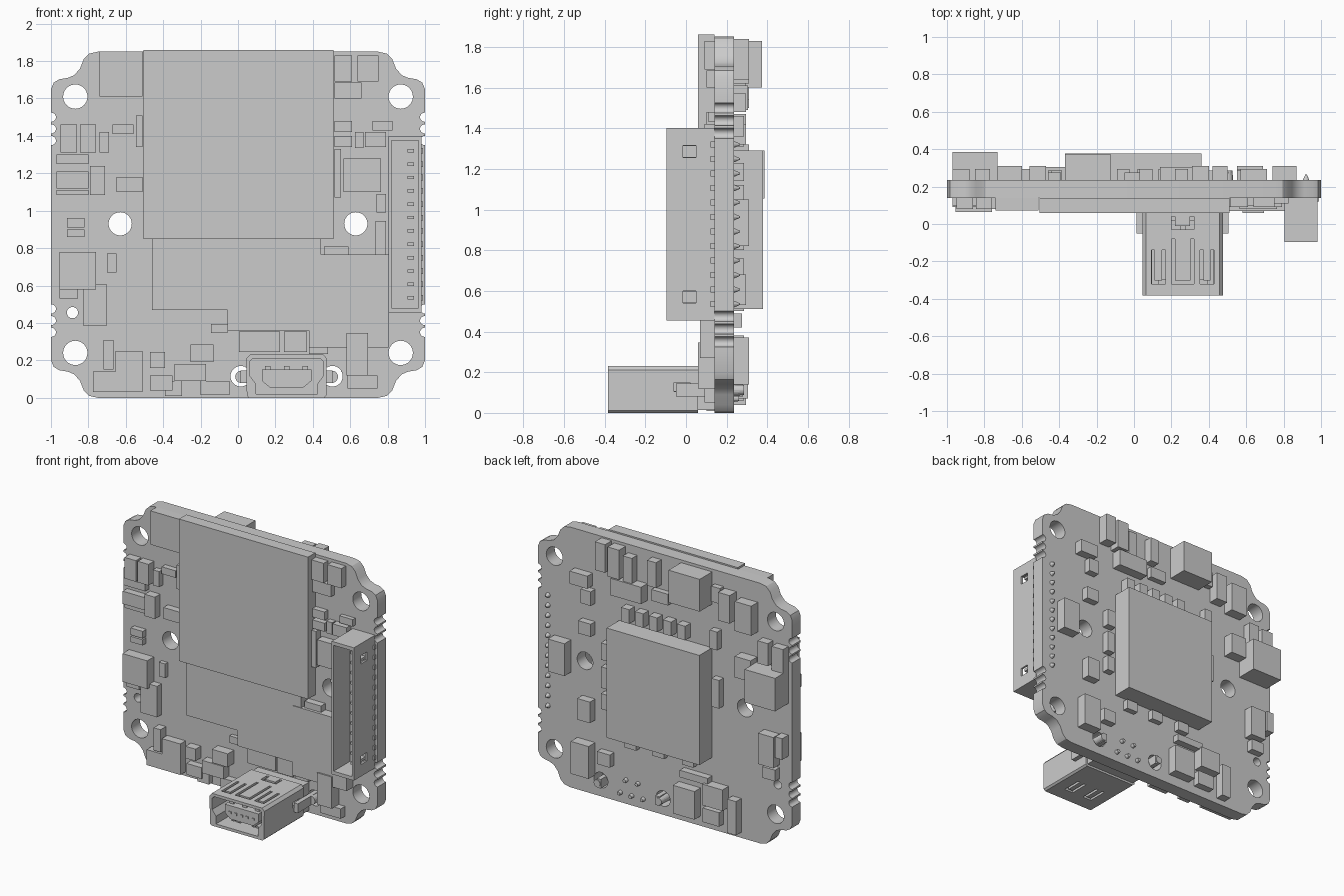
import bpy, bmesh
from math import sin, cos, pi
from mathutils import Matrix

BACK, FRONT, MID = 0.235, 0.14, 0.925      # board faces and mid height


def finish(bm, name):
    me = bpy.data.meshes.new(name)
    bm.to_mesh(me)
    bm.free()
    ob = bpy.data.objects.new(name, me)
    bpy.context.collection.objects.link(ob)
    return ob


def box(name, x0, x1, y0, y1, z0, z1):
    bm = bmesh.new()
    m = Matrix.Translation(((x0 + x1) / 2, (y0 + y1) / 2, (z0 + z1) / 2))
    bmesh.ops.create_cube(bm, size=1, matrix=m @ Matrix.Diagonal((x1 - x0, y1 - y0, z1 - z0, 1)))
    return finish(bm, name)


def cone(name, x, z, y0, y1, r0, r1, n=12):
    bm = bmesh.new()
    m = Matrix.Translation((x, (y0 + y1) / 2, z)) @ Matrix.Rotation(-pi / 2, 4, 'X')
    bmesh.ops.create_cone(bm, cap_ends=True, segments=n, radius1=r0, radius2=r1, depth=y1 - y0, matrix=m)
    return finish(bm, name)


def plate(name, loops, a0, a1, axis='Y'):
    """Extrude closed loops (first outer, others holes) along an axis."""
    cu = bpy.data.curves.new(name, 'CURVE')
    cu.dimensions, cu.fill_mode, cu.extrude = '2D', 'BOTH', (a1 - a0) / 2
    for pts in loops:
        sp = cu.splines.new('POLY')
        sp.points.add(len(pts) - 1)
        for p, (u, v) in zip(sp.points, pts):
            p.co = (u, v, 0, 1)
        sp.use_cyclic_u = True
    tmp = bpy.data.objects.new("tmp", cu)
    bpy.context.collection.objects.link(tmp)
    dg = bpy.context.evaluated_depsgraph_get()
    me = bpy.data.meshes.new_from_object(tmp.evaluated_get(dg))
    bm = bmesh.new()
    bm.from_mesh(me)
    bpy.data.objects.remove(tmp)
    mid = (a0 + a1) / 2
    m = Matrix.Translation((0, 0, mid))
    if axis == 'Y':
        m = Matrix.Translation((0, mid, 0)) @ Matrix.Rotation(pi / 2, 4, 'X')
    bm.transform(m)
    bmesh.ops.remove_doubles(bm, verts=bm.verts, dist=1e-5)
    bmesh.ops.recalc_face_normals(bm, faces=bm.faces)
    for f in bm.faces:
        f.smooth = False
    return finish(bm, name)


def circle(x, z, r, n=32):
    return [(x + r * cos(2 * pi * i / n), z + r * sin(2 * pi * i / n)) for i in range(n)]


def rect(x0, x1, z0, z1):
    return [(x0, z0), (x1, z0), (x1, z1), (x0, z1)]


def cut(ob, cutters):
    bpy.context.view_layer.objects.active = ob
    for c in cutters:
        c.hide_render = True
        md = ob.modifiers.new("cut", 'BOOLEAN')
        md.operation, md.solver, md.object = 'DIFFERENCE', 'EXACT', c
        bpy.ops.object.modifier_apply(modifier=md.name)
        bpy.data.objects.remove(c)


def smooth(ob):
    bpy.ops.object.select_all(action='DESELECT')
    ob.select_set(True)
    bpy.context.view_layer.objects.active = ob
    bpy.ops.object.shade_smooth_by_angle()


# Circuit board: one quarter outline with edge notches, mirrored
q = [(1, 0)]
for dz in (0.45, 0.5125, 0.575):
    q += [(1 - 0.027 * sin(pi * i / 8), dz - 0.025 * cos(pi * i / 8)) for i in range(9)]
q += [(1, .725), (.985, .76), (.955, .778), (.91, .785), (.875, .80), (.845, .835),
      (.825, .885), (.795, .915), (.75, .925)]
up = q + [(-x, z) for x, z in reversed(q)]
outline = [(x, MID + z) for x, z in up + [(-x, -z) for x, z in up][1:-1]]
holes = [circle(sx * .87, MID + sz * .685, .065) for sx in (-1, 1) for sz in (-1, 1)]
holes += [circle(s * .63, .93, .062) for s in (-1, 1)]
holes += [circle(-.885, .455, .03), circle(.015, .115, .055), circle(.505, .115, .055)]
smooth(plate("circuit_board", [outline] + holes, FRONT, BACK))

# Large front modules
box("main_module", -.505, .51, .058, FRONT, .85, 1.86)
plate("stepped_module", [[(-.46, .85), (.445, .85), (.445, .36), (-.055, .36), (-.055, .47), (-.46, .47)]], .075, FRONT)
box("side_module", .38, .805, .07, FRONT, .27, .765)

# Small parts: x0, z0, x1, z1, height above the board
front_left = [
    (-.74, 1.61, -.51, 1.85, .068), (-.95, 1.31, -.86, 1.46, .06), (-.845, 1.31, -.76, 1.46, .06),
    (-.74, 1.31, -.69, 1.42, .04), (-.67, 1.41, -.56, 1.46, .04), (-.97, 1.25, -.8, 1.30, .04),
    (-.97, 1.12, -.8, 1.21, .05), (-.97, 1.085, -.8, 1.11, .03), (-.79, 1.085, -.71, 1.24, .06),
    (-.65, 1.10, -.51, 1.18, .05), (-.545, 1.34, -.51, 1.51, .05), (-.915, .91, -.82, .96, .04),
    (-.915, .86, -.82, .90, .04), (-.955, .58, -.76, .78, .075), (-.955, .53, -.855, .58, .03),
    (-.83, .385, -.70, .605, .05), (-.70, .67, -.65, .77, .03)]
front_right = [
    (.515, 1.69, .61, 1.83, .05), (.64, 1.69, .75, 1.83, .05), (.515, 1.60, .66, 1.685, .04),
    (.515, 1.42, .61, 1.48, .04), (.515, 1.34, .61, 1.40, .04), (.515, 1.07, .55, 1.33, .05),
    (.565, 1.10, .765, 1.28, .06), (.625, 1.335, .67, 1.42, .04), (.68, 1.34, .79, 1.42, .05),
    (.72, 1.43, .825, 1.48, .03), (.74, .99, .79, 1.09, .04), (.735, .765, .79, .945, .04),
    (.46, .765, .59, .81, .05)]
front_bottom = [
    (-.72, .15, -.665, .31, .06), (-.775, .03, -.51, .14, .06), (-.655, .14, -.51, .25, .06),
    (-.47, .16, -.39, .245, .06), (-.47, .04, -.35, .12, .05), (-.255, .19, -.13, .285, .07),
    (-.34, .09, -.17, .18, .06), (-.39, .01, -.30, .09, .04), (-.2, .015, -.045, .09, .05),
    (-.145, .345, -.055, .395, .03), (.005, .245, .225, .355, .04), (.245, .245, .37, .355, .05),
    (.58, .12, .695, .345, .08), (.585, .05, .745, .12, .05), (.38, .235, .48, .27, .04)]
back_top = [
    (-.37, 1.60, -.125, 1.83, .14), (.42, 1.64, .5, 1.84, .075), (.31, 1.62, .4, 1.83, .075),
    (.22, 1.61, .29, 1.79, .06), (.03, 1.63, .1, 1.81, .06), (.57, 1.48, .71, 1.57, .06),
    (.55, 1.36, .63, 1.46, .05), (.14, 1.49, .38, 1.61, .07), (-.56, 1.54, -.47, 1.74, .075),
    (-.73, 1.50, -.6, 1.71, .075), (-.46, 1.64, -.39, 1.75, .04), (-.05, 1.52, .08, 1.6, .04)]
back_side = [
    (-.97, 1.055, -.73, 1.29, .15), (-.85, 1.31, -.77, 1.47, .06), (-.97, 1.29, -.88, 1.46, .06),
    (-.725, 1.17, -.6, 1.32, .075), (.74, .82, .87, 1.05, .075), (.55, 1.14, .65, 1.23, .05),
    (.55, .53, .65, .68, .06), (.41, .8, .47, .95, .05), (.41, .65, .47, .76, .05),
    (-.46, .9, -.4, 1.10, .05), (-.445, 1.31, -.385, 1.44, .05), (.4, 1.0, .47, 1.12, .05)]
back_bottom = [
    (.55, .14, .69, .37, .075), (.4, .25, .5, .34, .05), (-.9, .6, -.78, .82, .07),
    (-.97, .68, -.915, .83, .07), (-.9, .5, -.8, .58, .05), (-.28, .07, -.11, .27, .07),
    (-.5, .19, -.34, .34, .07), (-.6, .04, -.53, .28, .06), (-.37, .33, -.15, .38, .05),
    (-.46, .06, -.33, .16, .05)]
back_bottom += [(x, 1.32, x + .065, 1.42, .06) for x in (-.2, -.09, .02, .13, .24)]
back_bottom += [(x, .42, x + .09, .49, .04) for x in (-.25, -.02, .2)]
for name, rows in (("front_left_part", front_left), ("front_right_part", front_right),
                   ("front_bottom_part", front_bottom)):
    for x0, z0, x1, z1, h in rows:
        box(name, x0, x1, FRONT - h, FRONT, z0, z1)
for name, rows in (("back_top_part", back_top), ("back_side_part", back_side), ("back_bottom_part", back_bottom)):
    for x0, z0, x1, z1, h in rows:
        box(name, x0, x1, BACK, BACK + h, z0, z1)
box("back_processor", -.37, .36, BACK, .378, .51, 1.29)

# Tall pin header: open shell with side windows, contacts, leads and solder tips
header = plate("header_shell", [rect(.805, .98, .455, 1.40), rect(.82, .965, .48, 1.375)], -.097, .09)
cut(header, [box("window", .95, 1.0, -.015, .05, z, z + .06) for z in (.54, 1.255)])
box("header_base", .805, .98, .09, FRONT, .455, 1.40)
for i in range(12):
    z = .535 + i * .0714
    box("header_contact", .905, .94, -.03, .095, z - .009, z + .009)
    box("header_lead", .975, .988, .12, FRONT, z - .015, z + .015)
    cone("solder_tip", .92, z, BACK - .002, .265, .018, .004)

# Socket shell: rounded box with stepped cavity and spring finger slots
CX = .26
half = [(.165, .02), (.165, .075), (.195, .115), (.195, .195), (.18, .21)]
cavity = [(CX + x, z) for x, z in half] + [(CX - x, z) for x, z in reversed(half)]
half = [(.20, 0), (.213, .012), (.215, .21), (.197, .23)]
outer = [(CX + x, z) for x, z in half] + [(CX - x, z) for x, z in reversed(half)]
shell = plate("socket_shell", [outer, cavity], -.383, .06)


def u_slot(cx, w, y0, y1, t, z0, z1):
    a, b = w / 2, w / 2 - t
    pts = [(cx - a, y0), (cx - a, y1), (cx + a, y1), (cx + a, y0),
           (cx + b, y0), (cx + b, y1 + t), (cx - b, y1 + t), (cx - b, y0)]
    return plate("slot", [pts], z0, z1, 'Z')


slots = [u_slot(CX + dx, w, y0, -.32, .018, .2, .25)
         for dx, w, y0 in ((-.13, .075, -.14), (0, .12, -.08), (.13, .075, -.14))]
slots += [u_slot(CX, .12, .04, -.03, .02, .2, .25)]
slots += [u_slot(CX + s * .08, .07, -.14, -.28, .018, -.02, .03) for s in (-1, 1)]
slots += [box("side_slot", CX + s * .23 - .04, CX + s * .23 + .04, -.06, .02, .105, .15) for s in (-1, 1)]
cut(shell, slots)
smooth(shell)

# Socket core, tongue, contacts, anchoring legs and solder tips
box("socket_back", CX - .20, CX + .20, .02, FRONT, .015, .215)
half = [(.09, .055), (.132, .09), (.132, .15)]
plate("socket_tongue", [[(CX + x, z) for x, z in half] + [(CX - x, z) for x, z in reversed(half)]], -.33, .03)
for i in range(5):
    x = CX + (i - 2) * .045
    box("socket_contact", x - .01, x + .01, -.336, -.1, .095, .11)
for dx in (-.1, 0, .1):
    box("spring_contact", CX + dx - .015, CX + dx + .015, -.3, 0, .15, .17)
for s in (-1, 1):
    x = CX + s * .23
    box("anchor_arm", x - .016, x + .016, -.05, .28, .08, .145)
    cone("anchor_peg", x + s * .012, .112, .1, .285, .033, .025, 20)
for x, z in ((.305, .17), (.21, .17), (.35, .07), (.26, .07), (.17, .07)):
    cone("socket_solder_tip", x, z, BACK - .002, .26, .016, .012)
